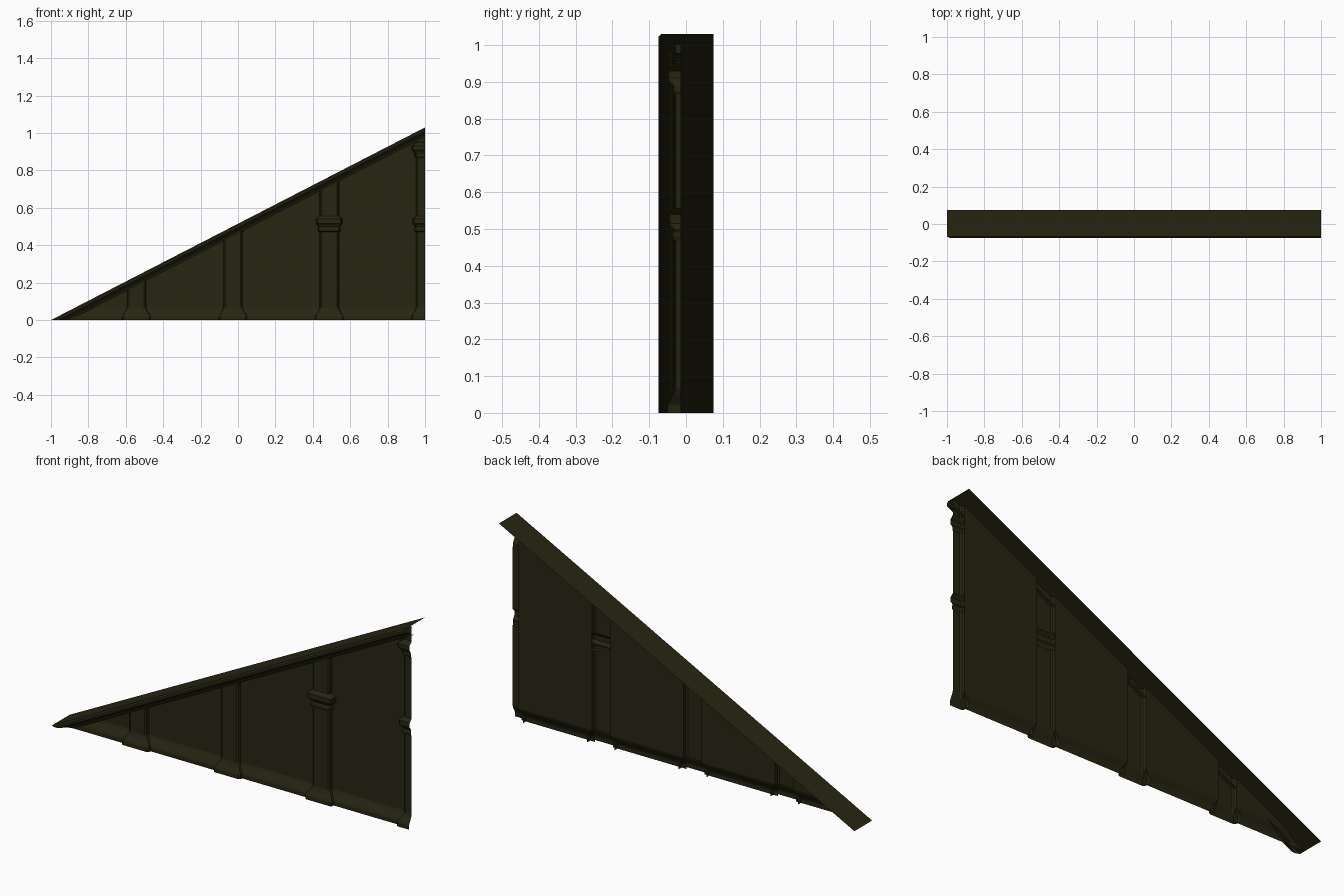
import bpy, bmesh
from mathutils import Vector

if "Cube" in bpy.data.objects:
    bpy.data.objects.remove(bpy.data.objects["Cube"])

RISE = 1.03 / 2          # slope of the roof line
BACK = -0.013            # plane of the wall sheet

olive = bpy.data.materials.new("dark olive")
olive.diffuse_color = (0.020, 0.0185, 0.006, 1)
olive.use_nodes = True
olive.node_tree.nodes["Principled BSDF"].inputs["Base Color"].default_value = olive.diffuse_color


def keep(bm, point, normal):
    """Cut away everything on the side the normal points to."""
    geom = bm.verts[:] + bm.edges[:] + bm.faces[:]
    bmesh.ops.bisect_plane(bm, geom=geom, dist=1e-6, plane_co=Vector(point),
                           plane_no=Vector(normal).normalized(), clear_outer=True)


def sheet(name, rows, under_roof=True):
    """Skin rows of points, then trim to the ground, the roof line and the right end."""
    bm = bmesh.new()
    vs = [[bm.verts.new(p) for p in row] for row in rows]
    for lo, hi in zip(vs, vs[1:]):
        for i in range(len(lo) - 1):
            bm.faces.new((lo[i], lo[i + 1], hi[i + 1], hi[i]))
    keep(bm, (0, 0, 0), (0, 0, -1))
    keep(bm, (1, 0, 0), (1, 0, 0))
    if under_roof:
        keep(bm, (-1, 0, -0.003), (-RISE, 0, 1))
    me = bpy.data.meshes.new(name)
    bm.to_mesh(me)
    bm.free()
    me.materials.append(olive)
    ob = bpy.data.objects.new(name, me)
    bpy.context.collection.objects.link(ob)
    return ob


# sloping roof trim: moulded front edge, thin overhang behind (y, drop below roof line)
trim = [(BACK, -0.052), (-0.036, -0.052), (-0.042, -0.040), (-0.052, -0.030),
        (-0.068, -0.026), (-0.075, -0.020), (-0.075, -0.008), (-0.067, 0), (0.075, 0)]
sheet("roof_trim", [[(-1, y, d), (1, y, 2 * RISE + d)] for y, d in trim], False)

# pillars: hollow, open at the back (height, swell)
pillar = [(0, .027), (.02, .027), (.03, .022), (.05, .008), (.068, 0),
          (.47, 0), (.475, .009), (.49, .009), (.498, .005), (.508, .012),
          (.515, .020), (.54, .020), (.548, .010), (.556, 0),
          (.868, 0), (.873, .007), (.888, .007), (.90, .014), (.91, .024),
          (.93, .024), (.94, .010), (.95, 0), (1.1, 0)]
HALF = 0.045
centres = [-0.543, -0.027, 0.488, 1.003]
for n, c in enumerate(centres, 1):
    rows = []
    for z, e in pillar:
        w, f = HALF + e, -0.033 - 0.8 * e
        rows.append([(c - w - .006, BACK, z), (c - w - .003, f + .006, z), (c - w + .005, f, z),
                     (c + w - .005, f, z), (c + w + .003, f + .006, z), (c + w + .006, BACK, z)])
    sheet(f"pillar_{n}", rows)

# wall panels between the pillars, with a flared skirting at the foot (y, z)
wall = [(-0.037, 0), (-0.037, 0.02), (-0.032, 0.032), (-0.018, 0.055), (BACK, 0.068), (BACK, 1.1)]
starts = [-1] + [c + HALF + .006 for c in centres[:-1]]
ends = [c - HALF - .006 for c in centres]
for n, (a, b) in enumerate(zip(starts, ends), 1):
    sheet(f"wall_panel_{n}", [[(a, y, z), (b, y, z)] for y, z in wall])
